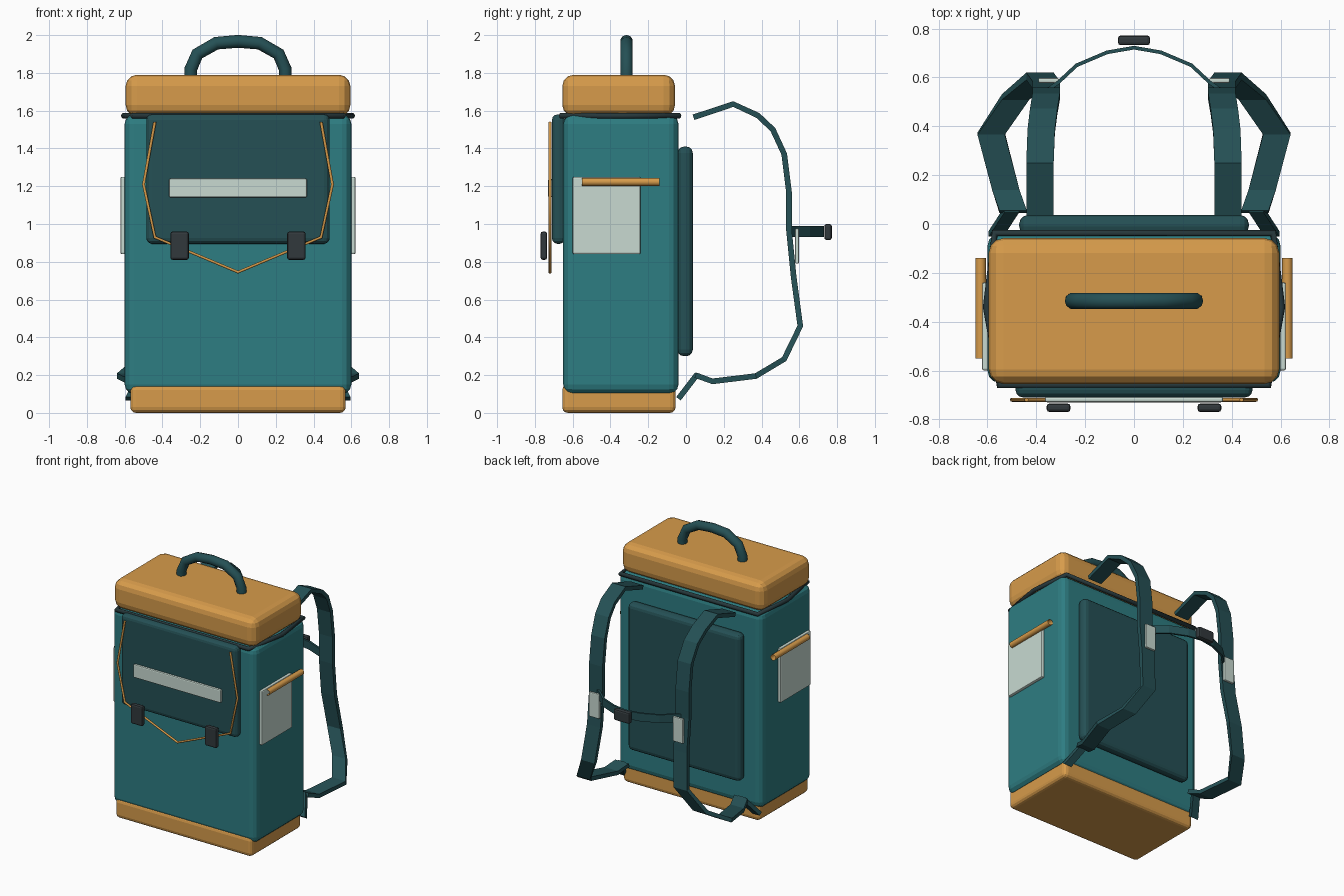
import bpy, bmesh
from mathutils import Vector

if "Cube" in bpy.data.objects:
    bpy.data.objects.remove(bpy.data.objects["Cube"])


def mat(name, r, g, b):
    m = bpy.data.materials.new(name)
    m.diffuse_color = (r, g, b, 1)
    m.use_nodes = True
    m.node_tree.nodes["Principled BSDF"].inputs["Base Color"].default_value = m.diffuse_color
    return m


TEAL = mat("teal_fabric", 0.027, 0.205, 0.223)
DARK = mat("dark_teal", 0.018, 0.08, 0.09)
TAN = mat("orange_canvas", 0.68, 0.33, 0.07)
PALE = mat("pale_reflective", 0.58, 0.70, 0.64)
BLACK = mat("buckle_plastic", 0.031, 0.040, 0.045)
PIPE = mat("piping", 0.02, 0.04, 0.045)


def add(name, data, m):
    ob = bpy.data.objects.new(name, data)
    bpy.context.collection.objects.link(ob)
    data.materials.append(m)
    return ob


def box(name, x, y, z, m, bevel, seg=3):
    """Bevelled box from (min, max) ranges."""
    bm = bmesh.new()
    bmesh.ops.create_cube(bm, size=1)
    for v in bm.verts:
        v.co = [(r[0] + r[1]) / 2 + c * (r[1] - r[0]) for c, r in zip(v.co, (x, y, z))]
    bmesh.ops.bevel(bm, geom=bm.edges[:], offset=bevel, segments=seg,
                    profile=0.5, affect='EDGES')
    me = bpy.data.meshes.new(name)
    bm.to_mesh(me)
    bm.free()
    return add(name, me, m)


def tube(name, pts, r, m, cyclic=False, caps=True):
    cu = bpy.data.curves.new(name, 'CURVE')
    cu.dimensions = '3D'
    cu.bevel_depth, cu.bevel_resolution, cu.use_fill_caps = r, 3, caps
    sp = cu.splines.new('POLY')
    sp.points.add(len(pts) - 1)
    for p, co in zip(sp.points, pts):
        p.co = (*co, 1)
    sp.use_cyclic_u = cyclic
    return add(name, cu, m)


def band(name, pts, width, thick, m, side=(1, 0, 0)):
    """Flat webbing swept along a path, wide along the side direction."""
    pts, side = [Vector(p) for p in pts], Vector(side)
    bm = bmesh.new()
    rings = []
    for i, p in enumerate(pts):
        t = pts[min(i + 1, len(pts) - 1)] - pts[max(i - 1, 0)]
        n = t.cross(side).normalized() * thick / 2
        s = side * width / 2
        rings.append([bm.verts.new(p + q) for q in (s + n, s - n, -s - n, n - s)])
    for a, b in zip(rings, rings[1:]):
        for k in range(4):
            bm.faces.new((a[k], a[k - 1], b[k - 1], b[k]))
    bm.faces.new(rings[0])
    bm.faces.new(rings[-1][::-1])
    bmesh.ops.recalc_face_normals(bm, faces=bm.faces)
    me = bpy.data.meshes.new(name)
    bm.to_mesh(me)
    bm.free()
    return add(name, me, m)


def mirrored(half):
    """Complete a half path that ends at x = 0."""
    return half + [(-x, y, z) for x, y, z in half[-2::-1]]


# Main bag, base and lid
box("bag_body", (-0.6, 0.6), (-0.65, -0.04), (0.1, 1.58), TEAL, 0.05)
box("base", (-0.57, 0.57), (-0.655, -0.055), (0, 0.15), TAN, 0.03)
box("lid", (-0.595, 0.595), (-0.655, -0.058), (1.57, 1.79), TAN, 0.06)
box("back_panel", (-0.47, 0.47), (-0.045, 0.036), (0.3, 1.41), DARK, 0.035)

# Seam piping under the lid
tube("lid_piping", [(-0.55, -0.66, 1.573), (0.55, -0.66, 1.573), (0.603, -0.34, 1.573),
                    (0.57, -0.037, 1.573), (-0.57, -0.037, 1.573), (-0.603, -0.34, 1.573)],
     0.016, PIPE, cyclic=True)

# Carry handle
tube("carry_handle", mirrored([(0.25, -0.315, 1.76), (0.25, -0.315, 1.82), (0.215, -0.315, 1.9),
                               (0.115, -0.315, 1.957), (0, -0.315, 1.967)]), 0.034, DARK)

# Front flap with stripe and cord
box("front_flap", (-0.485, 0.485), (-0.71, -0.64), (0.895, 1.58), DARK, 0.03)
box("flap_stripe", (-0.365, 0.365), (-0.73, -0.708), (1.14, 1.24), PALE, 0.008, 2)
tube("flap_cord", mirrored([(0.44, -0.72, 1.54), (0.5, -0.72, 1.21), (0.44, -0.72, 0.93),
                            (0, -0.72, 0.745)]), 0.008, TAN)

# Shoulder strap path as x, y, z
strap = [(0.385, 0.04, 1.565), (0.385, 0.25, 1.635), (0.38, 0.38, 1.575), (0.37, 0.46, 1.5),
         (0.36, 0.52, 1.37), (0.36, 0.545, 1.17), (0.36, 0.545, 0.97), (0.36, 0.57, 0.72),
         (0.385, 0.605, 0.46), (0.485, 0.52, 0.285), (0.585, 0.37, 0.195),
         (0.525, 0.14, 0.167), (0.495, 0.05, 0.2)]

for s, tag in ((1, "right"), (-1, "left")):
    def mx(a, b):
        return tuple(sorted((a * s, b * s)))

    # Front buckles
    box(tag + "_front_buckle", mx(0.26, 0.358), (-0.77, -0.735), (0.81, 0.96), BLACK, 0.012, 2)
    # Side pocket and its rolled hem, open at both ends
    box(tag + "_side_pocket", mx(0.595, 0.622), (-0.6, -0.24), (0.84, 1.25), PALE, 0.008, 2)
    tube(tag + "_pocket_hem", [(0.628 * s, -0.55, 1.223), (0.628 * s, -0.14, 1.223)],
         0.022, TAN, caps=False)
    # Shoulder strap, lower webbing and reflector
    band(tag + "_shoulder_strap", [(x * s, y, z) for x, y, z in strap], 0.112, 0.03, DARK)
    band(tag + "_lower_webbing", [(0.5 * s, 0.06, 0.205), (0.565 * s, -0.04, 0.075)],
         0.06, 0.03, DARK)
    box(tag + "_strap_reflector", mx(0.307, 0.392), (0.578, 0.598), (0.79, 0.975), PALE, 0.006, 2)

# Chest strap and buckle
band("chest_strap", mirrored([(0.36, 0.545, 0.96), (0.31, 0.58, 0.96), (0.235, 0.65, 0.96),
                              (0.11, 0.703, 0.96), (0, 0.722, 0.96)]),
     0.06, 0.015, DARK, (0, 0, 1))
box("chest_buckle", (-0.066, 0.066), (0.732, 0.772), (0.915, 1.0), BLACK, 0.012, 2)
